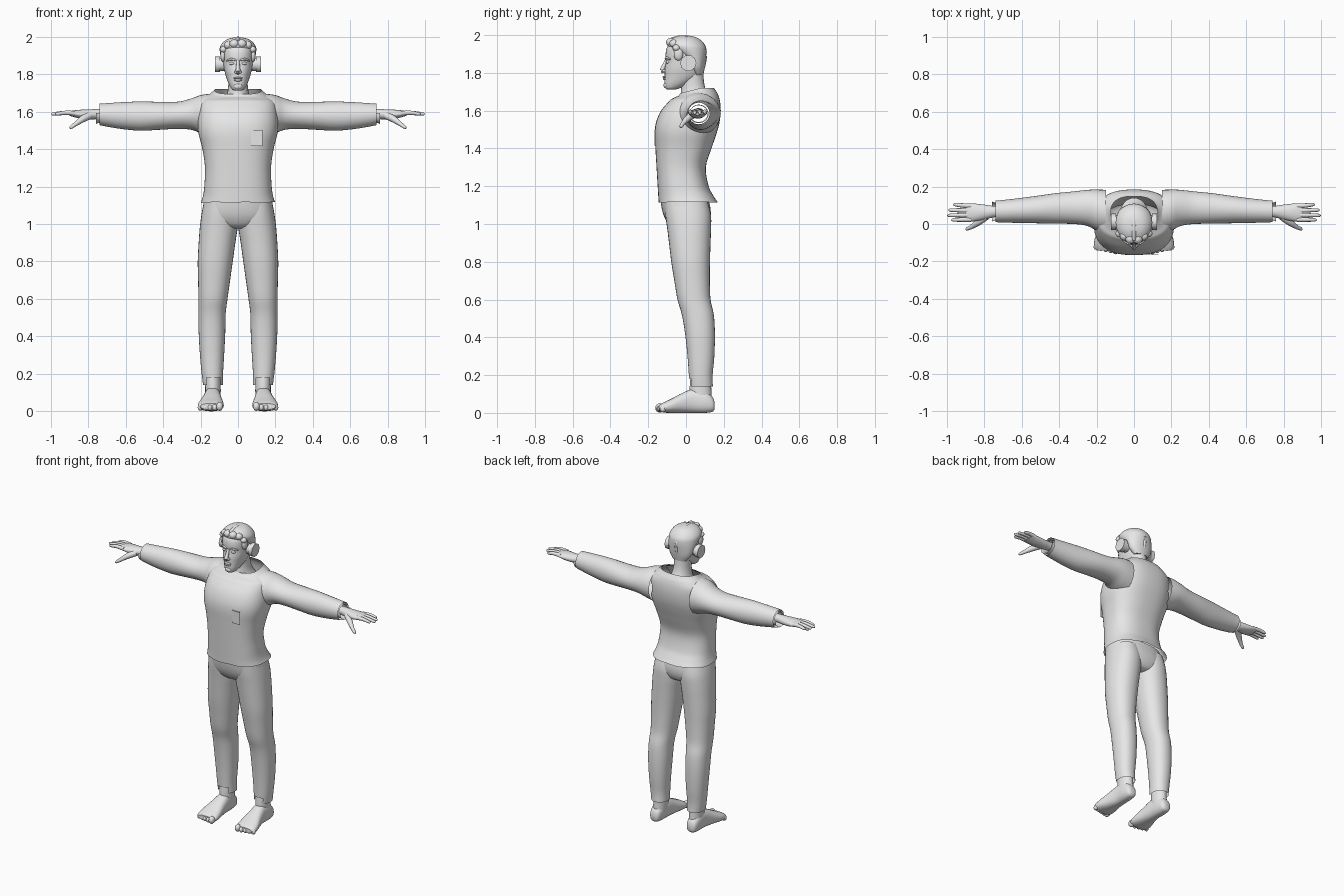
import bpy, bmesh, math
from mathutils import Vector

grey = bpy.data.materials.new("plain grey")
grey.diffuse_color = (0.8, 0.8, 0.8, 1)


def finish(name, bm, mirror=False, angle=50):
    bmesh.ops.recalc_face_normals(bm, faces=bm.faces)
    me = bpy.data.meshes.new(name)
    bm.to_mesh(me)
    bm.free()
    me.materials.append(grey)
    ob = bpy.data.objects.new(name, me)
    bpy.context.collection.objects.link(ob)
    if mirror:
        ob.modifiers.new("mirror", 'MIRROR').use_mirror_merge = False
    bpy.ops.object.select_all(action='DESELECT')
    ob.select_set(True)
    bpy.context.view_layer.objects.active = ob
    bpy.ops.object.shade_smooth_by_angle(angle=math.radians(angle))
    return ob


def spline(rows, steps):
    """Catmull-Rom through rows of numbers."""
    out = []
    for i in range(len(rows) - 1):
        a, b, c, d = (rows[min(max(i + k, 0), len(rows) - 1)] for k in (-1, 0, 1, 2))
        for s in range(steps):
            t = s / steps
            out.append([q + 0.5 * t * (r - p + t * (2*p - 5*q + 4*r - u + t * (3*(q - r) + u - p)))
                        for p, q, r, u in zip(a, b, c, d)])
    return out + [list(rows[-1])]


def bridge(bm, loops, ends):
    n = len(loops[0])
    for a, b in zip(loops, loops[1:]):
        for i in range(n):
            j = (i + 1) % n
            bm.faces.new((a[i], a[j], b[j], b[i]))
    if ends[0]:
        bm.faces.new(loops[0])
    if ends[1]:
        bm.faces.new(loops[-1])


def loft(name, axis, rows, n=32, power=2.0, steps=4, ends=(True, True),
         mirror=False, cut=None, shift=None):
    """Rings along an axis; each row is position, then low/high of the other two axes."""
    bm = bmesh.new()
    loops = []
    for p, a0, a1, b0, b1 in spline(rows, steps):
        loop = []
        for i in range(n):
            t = math.tau * i / n
            c, s = math.cos(t), math.sin(t)
            a = (a0 + a1) / 2 + (a1 - a0) / 2 * math.copysign(abs(c) ** (2 / power), c)
            b = (b0 + b1) / 2 + (b1 - b0) / 2 * math.copysign(abs(s) ** (2 / power), s)
            co = {'X': (p, a, b), 'Y': (a, p, b), 'Z': (a, b, p)}[axis]
            loop.append(bm.verts.new(shift(*co) if shift else co))
        loops.append(loop)
    bridge(bm, loops, ends)
    if cut:
        gone = [f for f in bm.faces if cut(*f.calc_center_median())]
        bmesh.ops.delete(bm, geom=gone, context='FACES')
    return finish(name, bm, mirror)


def limb(name, rows, n=10, mirror=True, flat=1.0):
    """Round tube along a path of x, y, z, radius."""
    rows = spline(rows, 3)
    pts = [Vector(r[:3]) for r in rows]
    bm = bmesh.new()
    loops = []
    for k, r in enumerate(rows):
        d = pts[min(k + 1, len(pts) - 1)] - pts[max(k - 1, 0)]
        q = d.to_track_quat('Z', 'Y')
        loops.append([bm.verts.new(pts[k] + q @ Vector((r[3] * math.cos(math.tau * i / n),
                      r[3] * flat * math.sin(math.tau * i / n), 0))) for i in range(n)])
    bridge(bm, loops, (True, True))
    return finish(name, bm, mirror)


def blob(name, centre, size, mirror=True, seg=14):
    bm = bmesh.new()
    bmesh.ops.create_uvsphere(bm, u_segments=seg, v_segments=8, radius=1)
    for v in bm.verts:
        v.co = Vector([c + s * x for c, s, x in zip(centre, size, v.co)])
    return finish(name, bm, mirror)


# Shirt body: open hem, collar dips at the front, holes into the sleeves
def collar_dip(x, y, z):
    k = max(0, min(1, (z - 1.66) / 0.05)) * max(0, min(1, (0.08 - y) / 0.12))
    return x, y, z - 0.03 * k + 0.012 * math.sin(x * 40) * max(0, (1.13 - z) / 0.04) * 0.5


loft("shirt_body", 'Z', [
    (1.115, -.198, .198, -.145, .168), (1.15, -.187, .187, -.147, .145),
    (1.20, -.18, .18, -.15, .12), (1.30, -.176, .176, -.156, .105),
    (1.40, -.19, .19, -.162, .135), (1.48, -.21, .21, -.166, .162),
    (1.54, -.215, .215, -.158, .178), (1.60, -.21, .21, -.132, .184),
    (1.65, -.20, .20, -.09, .18), (1.685, -.165, .165, -.06, .17),
    (1.705, -.14, .14, -.042, .158), (1.72, -.125, .125, -.03, .148)],
    n=56, power=2.5, ends=(False, False), shift=collar_dip,
    cut=lambda x, y, z: abs(x) > .1 and math.hypot(y - .08, z - 1.59) < .075)

# Sleeves with an open cuff
loft("sleeve", 'X', [
    (.15, -.05, .182, 1.47, 1.695), (.20, -.035, .184, 1.485, 1.688), (.25, -.01, .182, 1.503, 1.67),
    (.32, 0, .174, 1.508, 1.653), (.42, .002, .164, 1.503, 1.652), (.52, .004, .15, 1.498, 1.654),
    (.62, .006, .137, 1.507, 1.65), (.70, .008, .128, 1.52, 1.645), (.74, .01, .125, 1.528, 1.642)],
    ends=(False, False), mirror=True)
loft("inner_cuff", 'X', [
    (.70, .018, .118, 1.535, 1.632), (.74, .02, .114, 1.54, 1.628), (.757, .014, .12, 1.534, 1.632)],
    ends=(False, False), mirror=True, cut=lambda x, y, z: x > .738 and z > 1.59)

# Chest patch
bm = bmesh.new()
bmesh.ops.create_cube(bm, size=1)
for v in bm.verts:
    v.co = Vector((.10 + .06 * v.co.x, -.164 + .004 * v.co.y, 1.458 + .085 * v.co.z))
finish("chest_patch", bm, angle=30)

# Trousers: hips and two legs with a notch over the instep
loft("trouser_hips", 'Z', [
    (.975, -.07, .07, -.05, .08), (.99, -.13, .13, -.085, .11), (1.03, -.185, .185, -.112, .128),
    (1.08, -.188, .188, -.128, .13), (1.15, -.178, .178, -.138, .115)],
    n=40, power=2.4, ends=(True, False))
loft("trouser_leg", 'Z', [
    (.14, .08, .186, .018, .142), (.20, .08, .194, .015, .141), (.30, .074, .203, .008, .15),
    (.42, .068, .21, -.005, .153), (.52, .066, .211, -.022, .147), (.60, .056, .211, -.045, .13),
    (.70, .042, .213, -.062, .126), (.80, .028, .215, -.078, .127), (.90, .014, .21, -.09, .13),
    (.98, .002, .204, -.10, .133), (1.05, 0, .195, -.11, .132), (1.12, .01, .182, -.115, .115)],
    power=2.2, ends=(False, False), mirror=True,
    cut=lambda x, y, z: z < .175 and y < .05 and abs(x - .13) < .035)

# Bare feet
loft("ankle", 'Z', [(.05, .095, .175, .03, .14), (.11, .092, .175, .018, .135), (.22, .095, .178, .028, .13)],
     n=20, mirror=True)
loft("foot", 'Y', [
    (.152, .12, .155, .02, .055), (.14, .104, .17, .006, .085), (.10, .096, .178, 0, .118),
    (.04, .092, .18, 0, .128), (-.02, .086, .192, 0, .105), (-.08, .077, .21, 0, .074),
    (-.12, .077, .213, .002, .055), (-.142, .09, .20, .01, .042)],
    n=24, power=2.4, mirror=True)
for i in range(5):
    r = .02 if i == 0 else .0145
    blob("toe", (.098 + .026 * i, -.14 + .006 * max(0, i - 1), r + .006), (r * .95, r * 1.1, r * 1.2), seg=10)

# Hands
loft("palm", 'X', [
    (.70, .038, .098, 1.56, 1.612), (.745, .036, .096, 1.56, 1.614), (.79, .026, .102, 1.558, 1.612),
    (.84, .016, .108, 1.562, 1.61), (.88, .014, .11, 1.572, 1.606), (.90, .02, .105, 1.578, 1.602)],
    n=20, mirror=True)
for y0, y1, tip in ((.024, .022, .975), (.048, .046, .996), (.072, .074, .99), (.096, .103, .965)):
    limb("finger", [(.87, y0, 1.591, .013), (.92, (y0 + y1) / 2, 1.594, .0115),
                    (tip - .012, y1, 1.588, .009), (tip, y1, 1.586, .004)])
limb("thumb", [(.79, .04, 1.58, .02), (.83, .01, 1.56, .018), (.865, -.014, 1.535, .012),
               (.89, -.026, 1.517, .009), (.898, -.03, 1.512, .004)])

# Neck and head
loft("neck", 'Z', [(1.655, -.075, .075, -.035, .14), (1.69, -.06, .06, -.028, .115),
                   (1.74, -.052, .052, -.025, .097), (1.82, -.052, .052, -.03, .09)], n=24)
loft("head", 'Z', [
    (1.712, -.018, .018, -.10, -.055), (1.72, -.032, .032, -.11, -.03), (1.745, -.048, .048, -.114, .02),
    (1.78, -.062, .062, -.113, .07), (1.82, -.073, .073, -.112, .088), (1.86, -.079, .079, -.106, .096),
    (1.90, -.082, .082, -.108, .10), (1.94, -.078, .078, -.098, .09), (1.975, -.05, .05, -.06, .055)],
    n=32, power=2.2)
limb("nose", [(0, -.102, 1.872, .008), (0, -.114, 1.845, .01), (0, -.126, 1.815, .013), (0, -.118, 1.803, .008)],
     mirror=False)
blob("nostril", (.011, -.115, 1.811), (.009, .012, .008))
blob("upper_lip", (0, -.113, 1.779), (.026, .011, .006), mirror=False)
blob("lower_lip", (0, -.112, 1.768), (.022, .011, .007), mirror=False)
blob("chin", (0, -.103, 1.735), (.025, .016, .018), mirror=False)
blob("eye", (.032, -.095, 1.857), (.015, .012, .008))
limb("brow", [(.012, -.108, 1.874, .005), (.035, -.103, 1.88, .006), (.06, -.084, 1.872, .004)])

# Hair cap, front locks and middle strip
loft("hair_cap", 'Z', [
    (1.79, -.05, .05, .04, .092), (1.83, -.078, .078, .015, .1), (1.88, -.09, .09, -.02, .106),
    (1.92, -.097, .097, -.075, .108), (1.945, -.096, .096, -.098, .102), (1.97, -.08, .08, -.09, .082),
    (1.988, -.054, .054, -.06, .055), (1.996, -.02, .02, -.03, .025)], n=32)
for x, z, r in ((.02, 1.962, .026), (.052, 1.955, .024), (.078, 1.932, .02)):
    blob("front_lock", (x, -.09 + x * .5, z), (r, r, r * .9))
blob("side_lock", (.08, -.04, 1.9), (.014, .025, .035))
limb("hair_strip", [(0, -.085, 1.972, .012), (0, -.04, 1.985, .013), (0, .01, 1.986, .013), (0, .06, 1.967, .013),
                    (0, .095, 1.925, .013), (0, .098, 1.87, .012), (0, .085, 1.81, .01)], mirror=False)

# Ear cups: pad, shell
for name, x0, x1, r in (("ear_pad", .07, .098, .036), ("ear_shell", .095, .123, .043)):
    loft(name, 'X', [(x0, .012 - r, .012 + r, 1.852 - r, 1.852 + r),
                     (x1, .012 - r, .012 + r, 1.852 - r, 1.852 + r)], n=10, steps=1, mirror=True)
